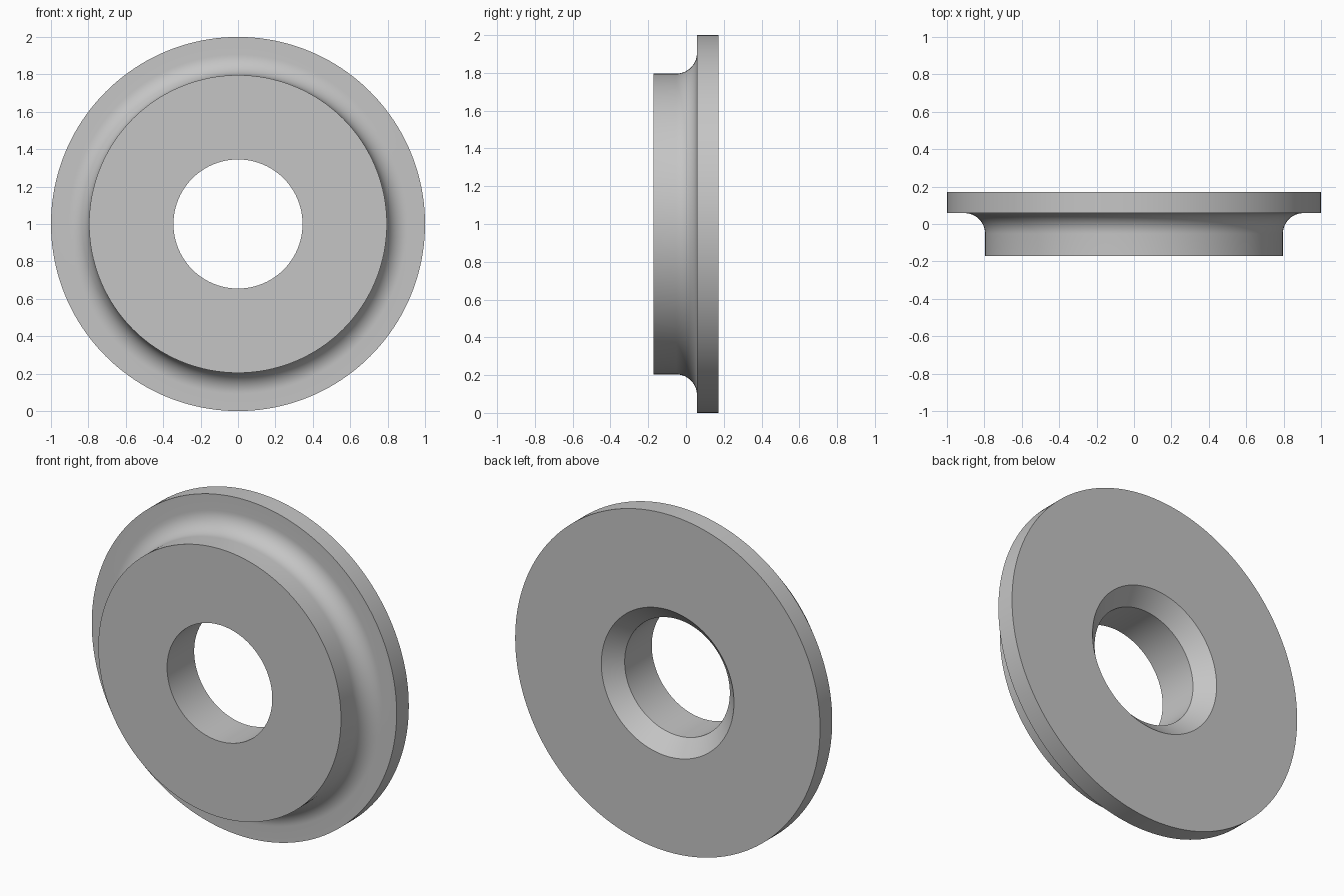
import bpy, bmesh, math
from mathutils import Vector

cube = bpy.data.objects.get("Cube")
if cube:
    bpy.data.objects.remove(cube, do_unlink=True)

# Main dimensions
FLANGE_R, BOSS_R, BORE_R = 1.0, 0.796, 0.345
FRONT, STEP, BACK = -0.172, 0.058, 0.172
FILLET, CHAMFER = 0.11, 0.09
SEGMENTS, FILLET_STEPS = 160, 14

# Plain grey metal
grey = bpy.data.materials.new("plain grey")
grey.use_nodes = True
color = (0.56, 0.56, 0.56, 1)
grey.diffuse_color = color
grey.node_tree.nodes["Principled BSDF"].inputs["Base Color"].default_value = color

# Closed half section as (radius, depth): bore, boss, fillet, flange, chamfer
profile = [(BORE_R, FRONT), (BOSS_R, FRONT)]
for i in range(FILLET_STEPS + 1):
    a = math.pi / 2 * i / FILLET_STEPS
    profile.append((BOSS_R + FILLET * (1 - math.cos(a)),
                    STEP - FILLET * (1 - math.sin(a))))
profile += [(FLANGE_R, STEP), (FLANGE_R, BACK),
            (BORE_R + CHAMFER, BACK), (BORE_R, BACK - CHAMFER)]

# Revolve the section around the front-to-back axis
bm = bmesh.new()
verts = [bm.verts.new((r, y, 0)) for r, y in profile]
edges = [bm.edges.new((v, verts[(i + 1) % len(verts)])) for i, v in enumerate(verts)]
bmesh.ops.spin(bm, geom=verts + edges, cent=Vector(), axis=Vector((0, 1, 0)),
               angle=math.tau, steps=SEGMENTS, use_merge=False)
bmesh.ops.remove_doubles(bm, verts=bm.verts, dist=0.0001)
bmesh.ops.recalc_face_normals(bm, faces=bm.faces)
mesh = bpy.data.meshes.new("flanged_bushing")
bm.to_mesh(mesh)
bm.free()
mesh.materials.append(grey)

bushing = bpy.data.objects.new("flanged_bushing", mesh)
bushing.location.z = FLANGE_R
bpy.context.collection.objects.link(bushing)

# Smooth the round walls, keep the rims crisp
bpy.ops.object.select_all(action="DESELECT")
bushing.select_set(True)
bpy.context.view_layer.objects.active = bushing
bpy.ops.object.shade_smooth_by_angle(angle=math.radians(30))
